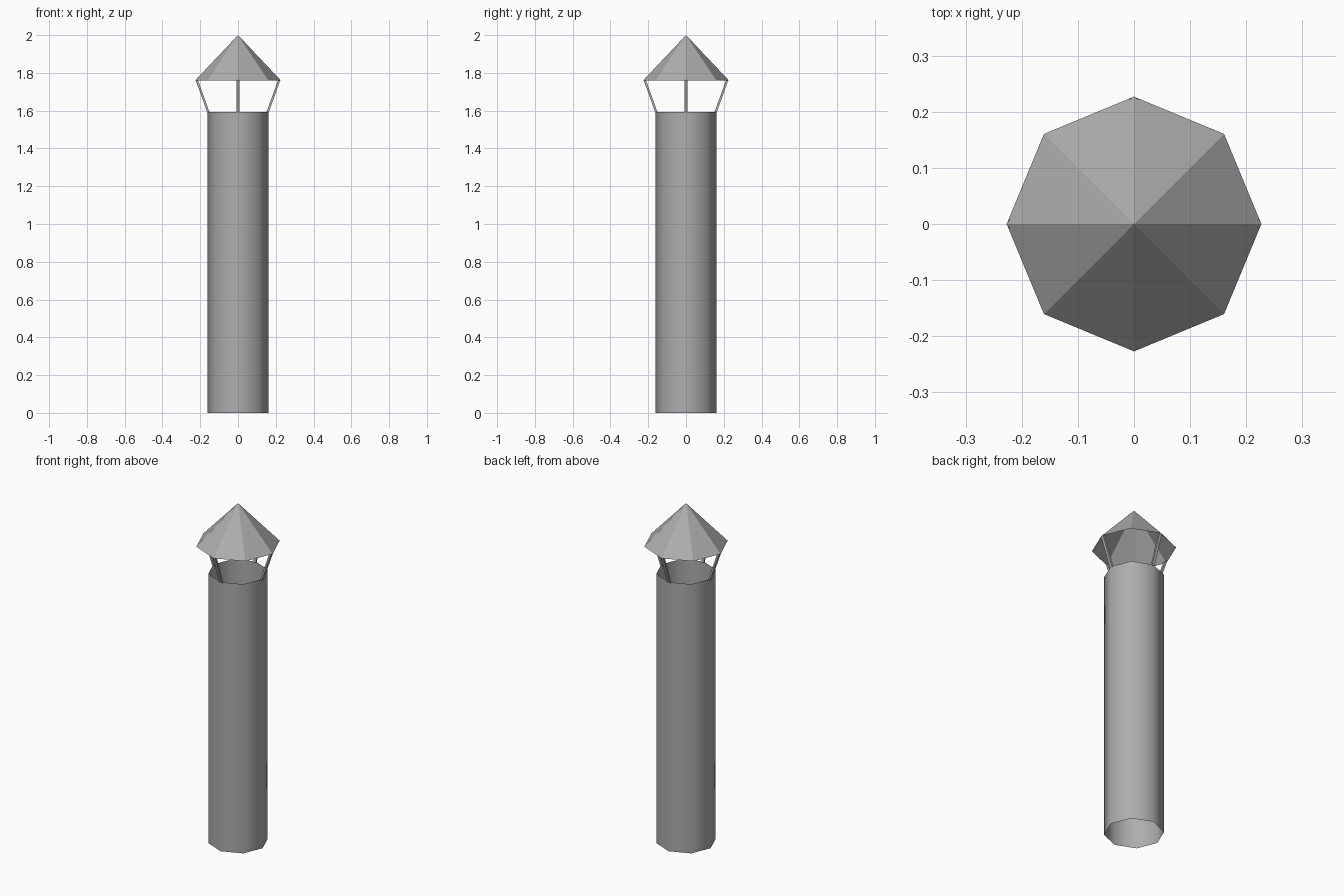
import bpy, bmesh
from math import pi
from mathutils import Matrix

if "Cube" in bpy.data.objects:
    bpy.data.objects.remove(bpy.data.objects["Cube"])

SIDES = 8
PIPE_R, PIPE_TOP = 0.162, 1.594
CAP_R, CAP_BASE, CAP_TOP = 0.227, 1.76, 2.0

# Dark grey metal
METAL = bpy.data.materials.new("dark_metal")
METAL.diffuse_color = (0.42, 0.42, 0.42, 1)
METAL.use_nodes = True
METAL.node_tree.nodes["Principled BSDF"].inputs["Base Color"].default_value = METAL.diffuse_color


def finish(name, bm, smooth=False):
    bmesh.ops.recalc_face_normals(bm, faces=bm.faces)
    mesh = bpy.data.meshes.new(name)
    bm.to_mesh(mesh)
    bm.free()
    mesh.materials.append(METAL)
    for p in mesh.polygons:
        p.use_smooth = smooth
    obj = bpy.data.objects.new(name, mesh)
    bpy.context.collection.objects.link(obj)
    return obj


def shell(name, r1, r2, z1, z2, smooth=False):
    """Open eight-sided tube or cone."""
    bm = bmesh.new()
    bmesh.ops.create_cone(bm, cap_ends=False, segments=SIDES, radius1=r1,
                          radius2=r2, depth=z2 - z1,
                          matrix=Matrix.Translation((0, 0, (z1 + z2) / 2)))
    bmesh.ops.remove_doubles(bm, verts=bm.verts, dist=1e-5)
    obj = finish(name, bm, smooth)
    # make the outside the front of the open shell
    me = obj.data
    p = me.polygons[0]
    if p.normal.x * p.center.x + p.normal.y * p.center.y < 0:
        me.flip_normals()
    return obj


# Open flue pipe and hollow rain cap
shell("flue_pipe", PIPE_R, PIPE_R, 0, PIPE_TOP, smooth=True)
shell("rain_cap", CAP_R, 0, CAP_BASE, CAP_TOP)

# Four slanted struts from pipe rim to cap rim
W, T = 0.009, 0.012
for i, side in enumerate(("right", "back", "left", "front")):
    bm = bmesh.new()
    bmesh.ops.create_cube(bm, size=2)
    for v in bm.verts:
        top, outer = v.co.z > 0, v.co.x > 0
        v.co.x = (CAP_R - 0.003 if top else PIPE_R) - (0 if outer else T)
        v.co.y *= W
        v.co.z = CAP_BASE + 0.002 if top else PIPE_TOP - 0.005
    bm.transform(Matrix.Rotation(i * pi / 2, 4, 'Z'))
    finish(side + "_strut", bm)
